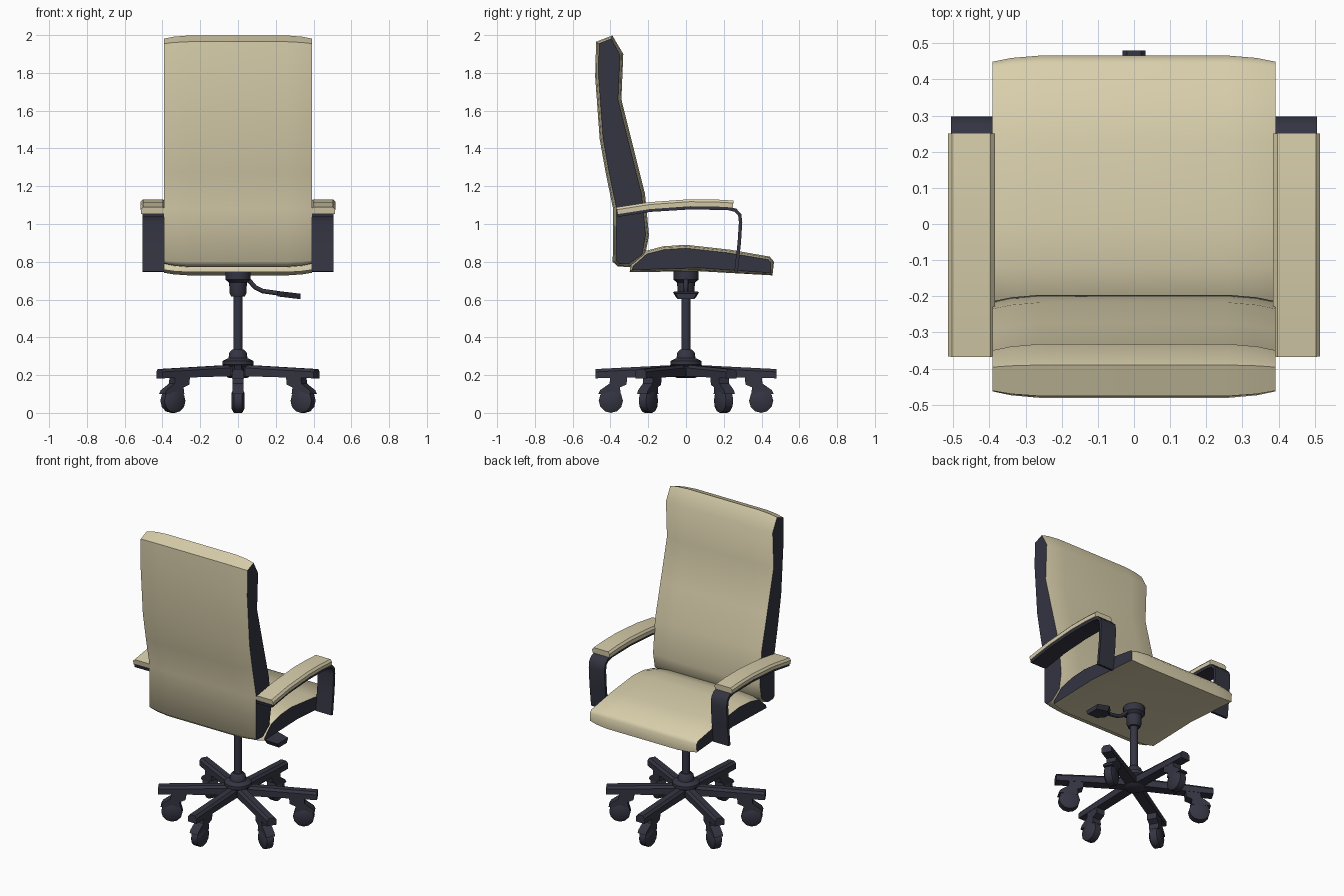
import bpy, bmesh, math
from mathutils import Vector, Matrix

cube = bpy.data.objects.get("Cube")
if cube:
    bpy.data.objects.remove(cube)


def material(name, color):
    m = bpy.data.materials.new(name)
    m.use_nodes = True
    m.diffuse_color = (*color, 1)
    m.node_tree.nodes["Principled BSDF"].inputs["Base Color"].default_value = (*color, 1)
    return m


BEIGE = material("beige upholstery", (0.69, 0.62, 0.41))
DARK = material("dark plastic", (0.035, 0.035, 0.055))


def loft(name, rings, mats, cap_mat=0, turn=0.0, angle=40):
    """Skin a list of closed rings, cap both ends, turn about z."""
    bm = bmesh.new()
    loops = [[bm.verts.new(p) for p in ring] for ring in rings]
    for a, b in zip(loops, loops[1:]):
        for i in range(len(a)):
            j = (i + 1) % len(a)
            bm.faces.new((a[i], a[j], b[j], b[i]))
    for loop in (loops[0], loops[-1]):
        bm.faces.new(loop).material_index = cap_mat
    bmesh.ops.recalc_face_normals(bm, faces=bm.faces)
    bm.transform(Matrix.Rotation(turn, 4, "Z"))
    mesh = bpy.data.meshes.new(name)
    bm.to_mesh(mesh)
    bm.free()
    obj = bpy.data.objects.new(name, mesh)
    bpy.context.collection.objects.link(obj)
    for m in mats:
        mesh.materials.append(m)
    bpy.ops.object.select_all(action="DESELECT")
    obj.select_set(True)
    bpy.context.view_layer.objects.active = obj
    bpy.ops.object.shade_smooth_by_angle(angle=math.radians(angle))
    return obj


def inset(points, d):
    """Shrink a counterclockwise outline by d."""
    out = []
    for i, p in enumerate(points):
        p, a, b = Vector(p), Vector(points[i - 1]), Vector(points[(i + 1) % len(points)])
        t = (p - a).normalized() + (b - p).normalized()
        out.append(p + Vector((-t.y, t.x)).normalized() * d)
    return out


def cushion(name, outline):
    """Full outline in the middle, slightly smaller at the dark sides."""
    stations = [(-0.392, 0.018), (-0.34, 0.007), (-0.26, 0), (0.26, 0), (0.34, 0.007), (0.392, 0.018)]
    rings = [[(x, y, z) for y, z in inset(outline, d)] for x, d in stations]
    return loft(name, rings, [BEIGE, DARK], cap_mat=1, angle=50)


def sweep(name, path, section, mat):
    """Sweep an (x, normal offset) section along a y-z path."""
    rings = []
    pts = [Vector(p) for p in path]
    for i, p in enumerate(pts):
        t = (pts[min(i + 1, len(pts) - 1)] - pts[max(i - 1, 0)]).normalized()
        n = Vector((-t.y, t.x))
        rings.append([(x, p.x + n.x * o, p.y + n.y * o) for x, o in section])
    return loft(name, rings, [mat])


def lathe(name, profile, sides=16):
    rings = [[(r * math.cos(k * math.tau / sides), r * math.sin(k * math.tau / sides), z)
              for k in range(sides)] for r, z in profile]
    return loft(name, rings, [DARK])


# Backrest and seat cushions
cushion("backrest", [
    (-0.39, 1.998), (-0.476, 1.965), (-0.481, 1.78), (-0.457, 1.45), (-0.425, 1.27),
    (-0.386, 1.08), (-0.388, 0.80), (-0.36, 0.775), (-0.296, 0.772), (-0.217, 0.83),
    (-0.196, 0.94), (-0.217, 1.16), (-0.275, 1.39), (-0.342, 1.66), (-0.332, 1.90)])
cushion("seat", [
    (-0.298, 0.745), (0.07, 0.75), (0.458, 0.728), (0.466, 0.80), (0.444, 0.827),
    (0.233, 0.864), (0.0, 0.89), (-0.12, 0.882), (-0.217, 0.857), (-0.296, 0.785)])

# Armrests: bent strap with a padded top
PAD = [(-0.365, 1.07), (-0.19, 1.097), (0.02, 1.112), (0.15, 1.111), (0.25, 1.105)]
STRAP = [(-0.365, 1.046), (-0.19, 1.073), (0.02, 1.086), (0.22, 1.083), (0.262, 1.073),
         (0.284, 1.05), (0.289, 1.01), (0.282, 0.90), (0.265, 0.748)]
for side, s in (("left", 1), ("right", -1)):
    pad = [(s * (0.45 + x), o) for x, o in (
        (-0.063, -0.018), (0.063, -0.018), (0.065, 0.006), (0.053, 0.019),
        (-0.053, 0.019), (-0.065, 0.006))]
    strap = [(s * x, o) for x, o in ((0.391, -0.009), (0.506, -0.009), (0.506, 0.009), (0.391, 0.009))]
    sweep(side + "_armrest_pad", PAD, pad, BEIGE)
    sweep(side + "_armrest_strap", STRAP, strap, DARK)

# Column, hub and seat mount
lathe("column", [(0.025, 0.30), (0.025, 0.66)])
lathe("hub", [(0.05, 0.185), (0.07, 0.20), (0.07, 0.245), (0.083, 0.255), (0.083, 0.275),
              (0.05, 0.29), (0.046, 0.32), (0.032, 0.335)])
lathe("seat_mount", [(0.036, 0.615), (0.045, 0.635), (0.047, 0.69), (0.066, 0.705), (0.066, 0.75)])

# Height lever with a flat paddle
lever = bpy.data.curves.new("lever_arm", "CURVE")
lever.dimensions = "3D"
lever.bevel_depth = 0.012
lever.bevel_resolution = 2
lever.use_fill_caps = True
spline = lever.splines.new("POLY")
path = [(0.03, 0.72), (0.06, 0.70), (0.09, 0.665), (0.13, 0.645), (0.25, 0.628)]
spline.points.add(len(path) - 1)
for pt, (x, z) in zip(spline.points, path):
    pt.co = (x, 0, z, 1)
lever.materials.append(DARK)
bpy.context.collection.objects.link(bpy.data.objects.new("lever_arm", lever))
loft("lever_paddle", [
    [(x, y * k, z - 0.12 * (x - 0.28)) for x, y in (
        (0.21, -0.03), (0.25, -0.07), (0.33, -0.055), (0.33, 0.055), (0.25, 0.07), (0.21, 0.03))]
    for k, z in ((0.75, 0.608), (1, 0.637))], [DARK])

# Six legs, each with a caster
HOOD = [(0.31, 0.20), (0.40, 0.20), (0.405, 0.155), (0.455, 0.12), (0.465, 0.10),
        (0.345, 0.10), (0.35, 0.135), (0.315, 0.15)]
for i in range(6):
    turn = math.radians(30 + 60 * i)
    leg = [[(r, -w, lo), (r, w, lo), (r, w, hi - 0.015), (r, w * 0.6, hi),
            (r, -w * 0.6, hi), (r, -w, hi - 0.015)]
           for r, w, lo, hi in ((0.03, 0.032, 0.195, 0.255), (0.48, 0.032, 0.183, 0.232))]
    loft(f"leg_{i + 1}", leg, [DARK], turn=turn)
    hood = [[(r, y, z) for r, z in HOOD] for y in (-0.03, 0.03)]
    loft(f"caster_hood_{i + 1}", hood, [DARK], turn=turn)
    wheel = [[(0.398 + q * math.cos(k * math.tau / 12), y, 0.064 + q * math.sin(k * math.tau / 12))
              for k in range(12)]
             for y, q in ((-0.034, 0.042), (-0.022, 0.064), (0.022, 0.064), (0.034, 0.042))]
    loft(f"caster_wheel_{i + 1}", wheel, [DARK], turn=turn)
